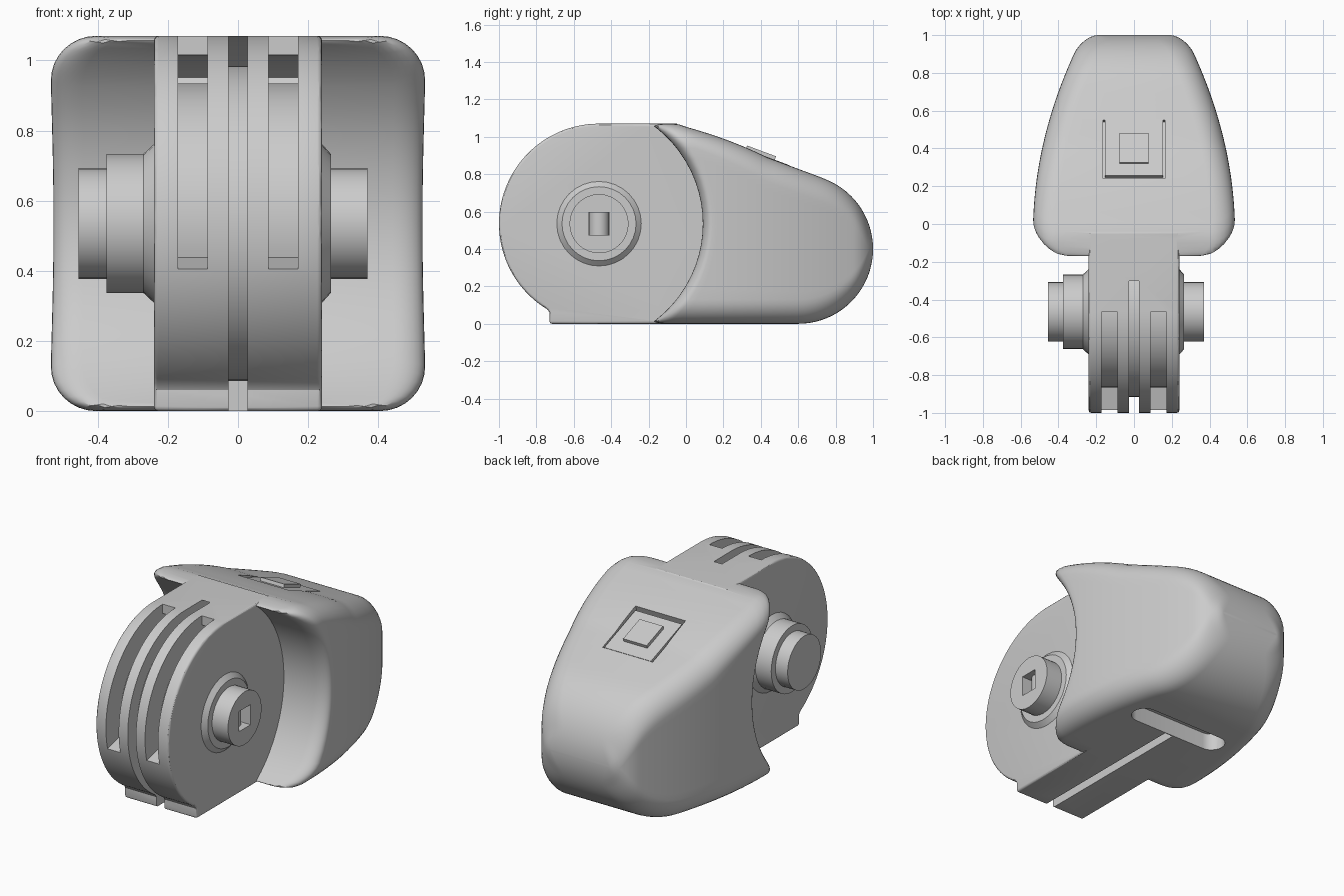
import bpy, bmesh
from math import sin, cos, pi, sqrt, radians, atan
from mathutils import Matrix

cube = bpy.data.objects.get("Cube")
if cube:
    bpy.data.objects.remove(cube, do_unlink=True)

grey = bpy.data.materials.new("light_grey")
grey.use_nodes = True
grey.diffuse_color = (0.6, 0.6, 0.6, 1)
grey.node_tree.nodes["Principled BSDF"].inputs["Base Color"].default_value = (0.6, 0.6, 0.6, 1)

CY, CZ, R = -0.465, 0.535, 0.535   # axle centre and drum radius
HALF = 0.24                        # drum half width
FRONT = -0.17                      # tips of the rear housing


def finish(name, bm):
    bmesh.ops.recalc_face_normals(bm, faces=bm.faces)
    mesh = bpy.data.meshes.new(name)
    bm.to_mesh(mesh)
    bm.free()
    ob = bpy.data.objects.new(name, mesh)
    bpy.context.collection.objects.link(ob)
    mesh.materials.append(grey)
    return ob


def prism(name, pts, x0, x1):
    """Extrude a (y, z) outline along x."""
    bm = bmesh.new()
    a = [bm.verts.new((x0, y, z)) for y, z in pts]
    b = [bm.verts.new((x1, y, z)) for y, z in pts]
    n = len(pts)
    bm.faces.new(a)
    bm.faces.new(b[::-1])
    for i in range(n):
        j = (i + 1) % n
        bm.faces.new((a[i], a[j], b[j], b[i]))
    return finish(name, bm)


def box(name, size, centre, tilt=0):
    bm = bmesh.new()
    bmesh.ops.create_cube(bm, size=1, matrix=Matrix.Translation(centre)
                          @ Matrix.Rotation(tilt, 4, 'X') @ Matrix.Diagonal((*size, 1)))
    return finish(name, bm)


def lathe(name, profile, segments=32):
    """Turn an (x, radius) profile around the axle."""
    bm = bmesh.new()
    rings = [[bm.verts.new((x, CY + r * cos(2 * pi * i / segments),
                            CZ + r * sin(2 * pi * i / segments)))
              for i in range(segments)] for x, r in profile]
    for a, b in zip(rings, rings[1:]):
        for i in range(segments):
            j = (i + 1) % segments
            bm.faces.new((a[i], a[j], b[j], b[i]))
    bm.faces.new(rings[0])
    bm.faces.new(rings[-1])
    return finish(name, bm)


def arc(r, a0, a1, n):
    angles = [radians(a0 + (a1 - a0) * i / n) for i in range(n + 1)]
    return [(CY + r * cos(a), CZ + r * sin(a)) for a in angles]


def activate(ob):
    bpy.ops.object.select_all(action='DESELECT')
    ob.select_set(True)
    bpy.context.view_layer.objects.active = ob


def combine(ob, other, operation='DIFFERENCE'):
    mod = ob.modifiers.new("combine", 'BOOLEAN')
    mod.operation = operation
    mod.solver = 'EXACT'
    mod.object = other
    activate(ob)
    bpy.ops.object.modifier_apply(modifier=mod.name)
    bpy.data.objects.remove(other, do_unlink=True)


def smooth(ob):
    activate(ob)
    bpy.ops.object.shade_smooth_by_angle(angle=radians(30))


# Rear housing: rounded sections lofted along y, with a hollowed front
def top(y):
    if y < 0.74:
        return min(1.07, 1.052 - 0.373 * y)
    return 0.4 + sqrt(max(0, 0.16 - (y - 0.6) ** 2))


def bottom(y):
    return 0 if y < 0.6 else 0.4 - sqrt(max(0, 0.16 - (y - 0.6) ** 2))


def half_width(y):
    w = 0.535 - 0.24 * max(0, y + 0.05) ** 2
    if y > 0.9:
        w -= 0.08 * (1 - sqrt(max(0, 1 - ((y - 0.9) / 0.1) ** 2)))
    return w


def section(s):
    """Right half of a section, from bottom to top."""
    lip = max(0, 1 - (s - FRONT) / 0.09)
    shrink = 0.09 * (1 - sqrt(1 - lip * lip))
    z0, z1 = bottom(s) + shrink * 0.15, top(s) - shrink * 0.15
    r = min(0.13, 0.48 * (z1 - z0))
    w = half_width(s) - shrink
    half = [(w - r + r * sin(a), z0 + r - r * cos(a))
            for a in (pi / 2 * i / 8 for i in range(9))]
    rise = z1 - z0 - 2 * r
    half += [(w, z0 + r + rise * i / 14) for i in range(1, 14)]
    half += [(w - r + r * cos(a), z1 - r + r * sin(a))
             for a in (pi / 2 * i / 8 for i in range(9))]
    fade = max(0, 1 - (s - FRONT) / 0.6)
    result = []
    for x, z in half:
        hollow = sqrt(0.65 ** 2 - (z - CZ) ** 2) - 0.56 - FRONT
        y = s + max(0, hollow) * fade
        result.append((x - half_width(s) + half_width(y), y, z))
    return result


stations = [FRONT + 0.09 * (1 - cos(pi / 2 * i / 7)) for i in range(8)]
stations += [-0.08 + 0.68 * i / 16 for i in range(1, 17)]
stations += [0.6 + 0.3999 * sin(pi / 2 * i / 20) for i in range(1, 21)]
bm = bmesh.new()
loops = []
for s in stations:
    half = section(s)
    right = [bm.verts.new(p) for p in half]
    left = [bm.verts.new((-x, y, z)) for x, y, z in half]
    loops.append(right + left[::-1])
count = len(loops[0])
for a, b in zip(loops, loops[1:]):
    for i in range(count):
        j = (i + 1) % count
        bm.faces.new((a[i], a[j], b[j], b[i]))
for ring in (loops[0], loops[-1]):
    for i in range(count // 2 - 1):
        bm.faces.new((ring[i], ring[i + 1], ring[-2 - i], ring[-1 - i]))
body = finish("housing", bm)

# Drum with a small foot, softened along its rims
outline = [(0.12, 0), (0.12, 0.95), (-0.05, 1.07)] + arc(R, 90, 239, 48)
outline += [(-0.73, 0.06), (-0.73, 0)]
drum = prism("drum", outline, -HALF, HALF)
bevel = drum.modifiers.new("soft_rim", 'BEVEL')
bevel.width, bevel.segments = 0.014, 3
bevel.limit_method, bevel.angle_limit = 'ANGLE', radians(50)
activate(drum)
bpy.ops.object.modifier_apply(modifier=bevel.name)
combine(body, drum, 'UNION')

# Centre belt groove and the straight slot under the foot
combine(body, prism("groove_cutter", arc(0.56, 50, 300, 60) + arc(0.45, 300, 50, 60), -0.027, 0.027))
combine(body, box("slot_cutter", (0.054, 1.2, 0.185), (0, -0.3, -0.0075)))

# Side windows, running on a little under the roof
window = arc(0.6, 194, 90, 26) + arc(0.48, 90, 60, 8) + arc(0.4, 60, 194, 34)
for side in (-1, 1):
    combine(body, prism("window_cutter", window, side * 0.087, side * 0.171))

# Rounded cross slot in the underside
bm = bmesh.new()
ends = [(sx * 0.24 + 0.075 * cos(a), 0.38 + 0.075 * sin(a))
        for sx, start in ((1, -pi / 2), (-1, pi / 2))
        for a in (start + pi * i / 12 for i in range(13))]
face = bm.faces.new([bm.verts.new((x, y, -0.1)) for x, y in ends])
new = bmesh.ops.extrude_face_region(bm, geom=[face])["geom"]
bmesh.ops.translate(bm, vec=(0, 0, 0.2), verts=[v for v in new if isinstance(v, bmesh.types.BMVert)])
combine(body, finish("cross_slot_cutter", bm))

# Square button set into the sloping roof
tilt = -atan(0.373)
by = 0.393
bz = top(by)
combine(body, box("pocket_cutter", (0.33, 0.335, 0.06), (0, by, bz), tilt))
box("button_plate", (0.308, 0.313, 0.06), (0, by, bz - 0.03), tilt)
box("button_centre", (0.155, 0.165, 0.04), (0, by + 0.004, bz), tilt)
smooth(body)

# Axle ends: a short one with a keyed socket, a long stepped one
short_axle = lathe("left_axle", [(0.2, 0.226), (0.24, 0.226), (0.265, 0.198),
                                 (0.265, 0.158), (0.37, 0.158)])
combine(short_axle, box("socket_cutter", (0.2, 0.11, 0.12), (0.36, CY, CZ)))
smooth(short_axle)
smooth(lathe("right_axle", [(-0.2, 0.226), (-0.24, 0.226), (-0.27, 0.198), (-0.375, 0.198),
                            (-0.375, 0.158), (-0.455, 0.158)]))

# Upright pin inside the socket
bm = bmesh.new()
bmesh.ops.create_cone(bm, cap_ends=True, segments=24, radius1=0.054, radius2=0.054,
                      depth=0.119, matrix=Matrix.Translation((0.28, CY, CZ)))
smooth(finish("socket_pin", bm))
